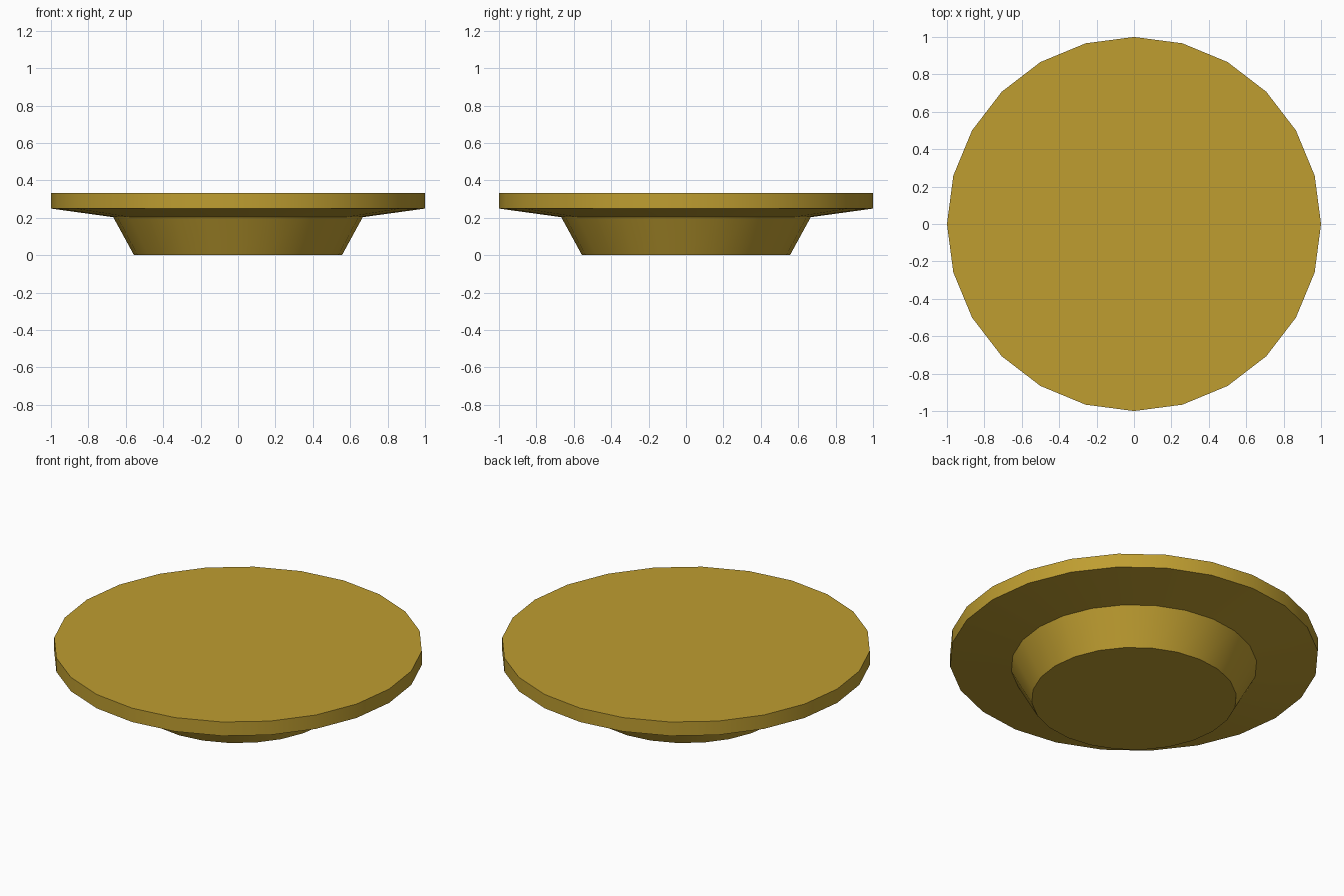
import bpy, bmesh, math

if "Cube" in bpy.data.objects:
    bpy.data.objects.remove(bpy.data.objects["Cube"])

SIDES = 24
# (radius, height) from the foot up to the flat top
PROFILE = [(0.556, 0.0), (0.667, 0.203), (1.0, 0.249), (1.0, 0.332)]

bm = bmesh.new()
rings = []
for r, z in PROFILE:
    rings.append([bm.verts.new((r * math.cos(2 * math.pi * i / SIDES),
                                r * math.sin(2 * math.pi * i / SIDES), z))
                  for i in range(SIDES)])

# Side walls
for low, high in zip(rings, rings[1:]):
    for i in range(SIDES):
        j = (i + 1) % SIDES
        bm.faces.new((low[i], low[j], high[j], high[i]))

# Flat base and top
bm.faces.new(rings[0][::-1])
bm.faces.new(rings[-1])

mesh = bpy.data.meshes.new("footed_disc")
bm.to_mesh(mesh)
bm.free()
disc = bpy.data.objects.new("footed_disc", mesh)
bpy.context.collection.objects.link(disc)

# Brass colour
brass = bpy.data.materials.new("brass")
brass.diffuse_color = (0.52, 0.34, 0.03, 1.0)
brass.use_nodes = True
brass.node_tree.nodes["Principled BSDF"].inputs["Base Color"].default_value = brass.diffuse_color
mesh.materials.append(brass)

# Smooth round walls with sharp rims
bpy.context.view_layer.objects.active = disc
disc.select_set(True)
bpy.ops.object.shade_smooth_by_angle(angle=math.radians(30))
